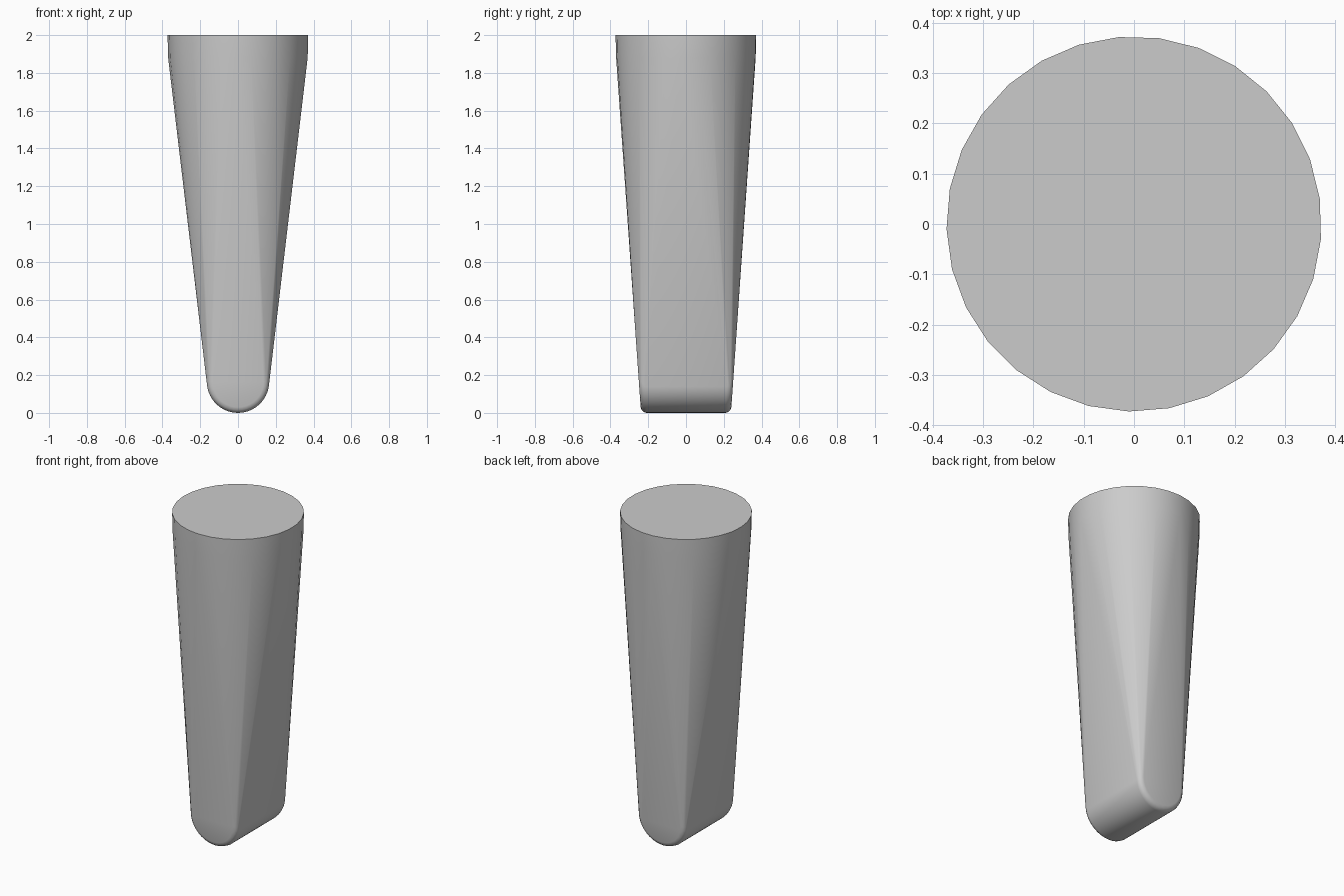
import bpy
import bmesh
from math import sin, cos, pi, radians

cube = bpy.data.objects.get("Cube")
if cube:
    bpy.data.objects.remove(cube, do_unlink=True)

# Sizes
TOP_RADIUS, TOP_SIDES = 0.373, 29
COLLAR_Z, TOP_Z = 1.88, 2.0
TIP_RADIUS, TIP_HALF_LENGTH, TIP_BEVEL = 0.165, 0.238, 0.03
END_SLOPE = 0.07

grey = bpy.data.materials.new("plain grey")
grey.use_nodes = True
colour = (0.6, 0.6, 0.6, 1)
grey.diffuse_color = colour
grey.node_tree.nodes["Principled BSDF"].inputs["Base Color"].default_value = colour

bm = bmesh.new()

# Round collar at the top
for z, radius in ((COLLAR_Z, TOP_RADIUS - 0.003), (TOP_Z, TOP_RADIUS)):
    for i in range(TOP_SIDES):
        a = radians(45) + 2 * pi * i / TOP_SIDES
        bm.verts.new((radius * cos(a), radius * sin(a), z))

# Half-round tip lying along y, with bevelled and slightly leaning ends
ARC_STEPS, BEVEL_STEPS = 20, 3
for side in (-1, 1):
    for b in range(BEVEL_STEPS + 1):
        p = pi / 2 * b / BEVEL_STEPS
        radius = TIP_RADIUS - TIP_BEVEL * (1 - cos(p))
        half = TIP_HALF_LENGTH - TIP_BEVEL * (1 - sin(p))
        for i in range(ARC_STEPS + 1):
            a = pi * i / ARC_STEPS
            z = TIP_RADIUS - radius * sin(a)
            bm.verts.new((radius * cos(a), side * (half + END_SLOPE * z), z))

# Skin the collar and tip as one tapering body
hull = bmesh.ops.convex_hull(bm, input=bm.verts[:])
loose = [v for v in bm.verts if not v.link_faces]
bmesh.ops.delete(bm, geom=loose, context='VERTS')
bmesh.ops.dissolve_limit(bm, angle_limit=radians(0.5), verts=bm.verts[:], edges=bm.edges[:])
bmesh.ops.recalc_face_normals(bm, faces=bm.faces[:])

mesh = bpy.data.meshes.new("tapered_peg")
bm.to_mesh(mesh)
bm.free()
mesh.materials.append(grey)
peg = bpy.data.objects.new("tapered_peg", mesh)
bpy.context.collection.objects.link(peg)

bpy.ops.object.select_all(action='DESELECT')
peg.select_set(True)
bpy.context.view_layer.objects.active = peg
bpy.ops.object.shade_smooth_by_angle(angle=radians(30))
